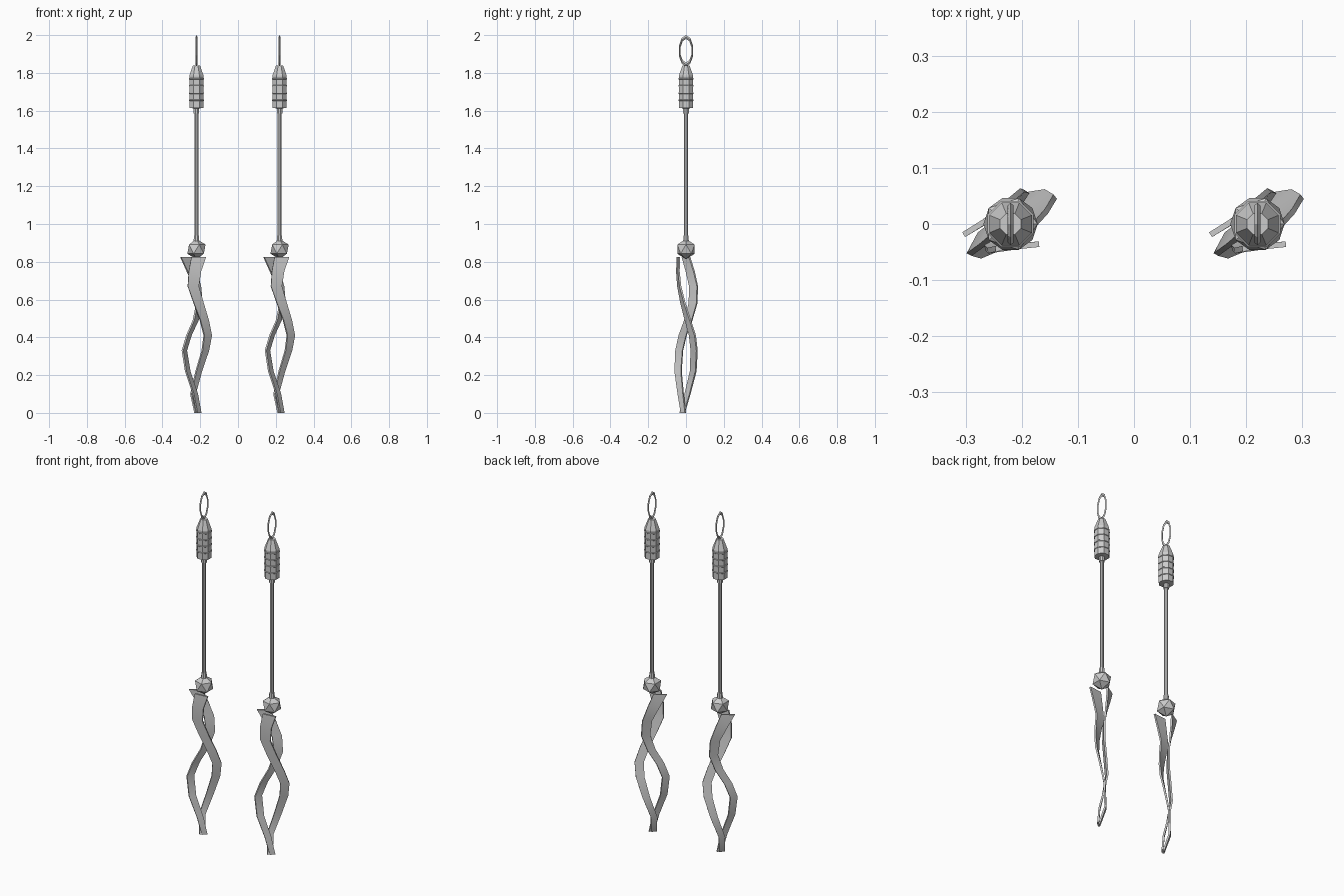
import bpy, bmesh, math
from mathutils import Vector

if "Cube" in bpy.data.objects:
    bpy.data.objects.remove(bpy.data.objects["Cube"])

SIDES = 8


def make_object(name, bm):
    bmesh.ops.recalc_face_normals(bm, faces=bm.faces)
    mesh = bpy.data.meshes.new(name)
    bm.to_mesh(mesh)
    bm.free()
    obj = bpy.data.objects.new(name, mesh)
    bpy.context.collection.objects.link(obj)
    return obj


def lathe(name, cx, profile):
    """Closed low-poly turned part from (radius, z) pairs."""
    bm = bmesh.new()
    rings = []
    for r, z in profile:
        angles = [(i + 0.5) * math.tau / SIDES for i in range(SIDES)]
        rings.append([bm.verts.new((cx + r * math.cos(a), r * math.sin(a), z)) for a in angles])
    for a, b in zip(rings, rings[1:]):
        for i in range(SIDES):
            j = (i + 1) % SIDES
            bm.faces.new((a[i], a[j], b[j], b[i]))
    bm.faces.new(rings[0])
    bm.faces.new(rings[-1])
    return make_object(name, bm)


def ribbon(name, cx, stations, thick=0.010):
    """Thin twisting strip; stations are z, x, y, width, angle in degrees."""
    bm = bmesh.new()
    rings = []
    for z, x, y, w, deg in stations:
        a = math.radians(deg)
        along = Vector((math.cos(a), math.sin(a), 0)) * w / 2
        across = Vector((-math.sin(a), math.cos(a), 0)) * thick / 2
        c = Vector((cx + x, y, z))
        rings.append([bm.verts.new(c + s * along + t * across)
                      for s, t in ((-1, -1), (1, -1), (1, 1), (-1, 1))])
    for a, b in zip(rings, rings[1:]):
        for i in range(4):
            j = (i + 1) % 4
            bm.faces.new((a[i], a[j], b[j], b[i]))
    bm.faces.new(rings[0])
    bm.faces.new(rings[-1])
    obj = make_object(name, bm)
    bpy.ops.object.select_all(action='DESELECT')
    obj.select_set(True)
    bpy.context.view_layer.objects.active = obj
    bpy.ops.object.shade_smooth_by_angle(angle=math.radians(40))


FRONT = [(0.825, 0.012, -0.040, 0.078, 6), (0.75, -0.008, -0.043, 0.066, 8),
         (0.67, -0.017, -0.036, 0.059, 12), (0.58, 0.012, -0.016, 0.055, 20),
         (0.49, 0.042, 0.010, 0.051, 30), (0.41, 0.060, 0.034, 0.049, 37),
         (0.33, 0.047, 0.043, 0.046, 42), (0.22, 0.012, 0.038, 0.041, 45),
         (0.10, -0.018, 0.008, 0.035, 48), (0.0, 0.002, -0.020, 0.030, 50)]
BACK = [(0.825, -0.053, 0.000, 0.072, 32), (0.75, -0.025, 0.022, 0.064, 40),
        (0.67, 0.004, 0.040, 0.054, 50), (0.58, 0.016, 0.037, 0.049, 57),
        (0.49, -0.004, 0.012, 0.046, 60), (0.41, -0.040, -0.018, 0.044, 62),
        (0.33, -0.064, -0.036, 0.042, 62), (0.22, -0.046, -0.042, 0.040, 58),
        (0.10, -0.006, -0.028, 0.035, 52), (0.0, 0.013, -0.014, 0.030, 48)]

for side, cx in (("left", -0.22), ("right", 0.22)):
    # hanging loop
    bpy.ops.mesh.primitive_torus_add(major_segments=10, minor_segments=4,
                                     major_radius=0.035, minor_radius=0.005,
                                     location=(cx, 0, 1.917), rotation=(0, math.pi / 2, 0))
    loop = bpy.context.object
    loop.name = side + "_hanging_loop"
    loop.scale = (2.08, 1, 1)

    # ribbed handle with tapered top
    prof = [(0.016, 1.585), (0.016, 1.612), (0.041, 1.615)]
    for z in (1.655, 1.693, 1.731, 1.769):
        prof += [(0.041, z - 0.004), (0.044, z - 0.002), (0.044, z + 0.002), (0.041, z + 0.004)]
    prof += [(0.041, 1.785), (0.020, 1.84)]
    lathe(side + "_ribbed_handle", cx, prof)

    # long thin rod and its lower collar
    lathe(side + "_rod", cx, [(0.011, 0.90), (0.011, 1.60)])
    lathe(side + "_collar", cx, [(0.017, 0.90), (0.014, 0.94)])

    # faceted bead
    bpy.ops.mesh.primitive_ico_sphere_add(subdivisions=1, radius=0.054, location=(cx, 0, 0.867))
    bpy.context.object.name = side + "_bead"

    # pair of twisting ribbons
    ribbon(side + "_front_ribbon", cx, FRONT)
    ribbon(side + "_back_ribbon", cx, BACK)
